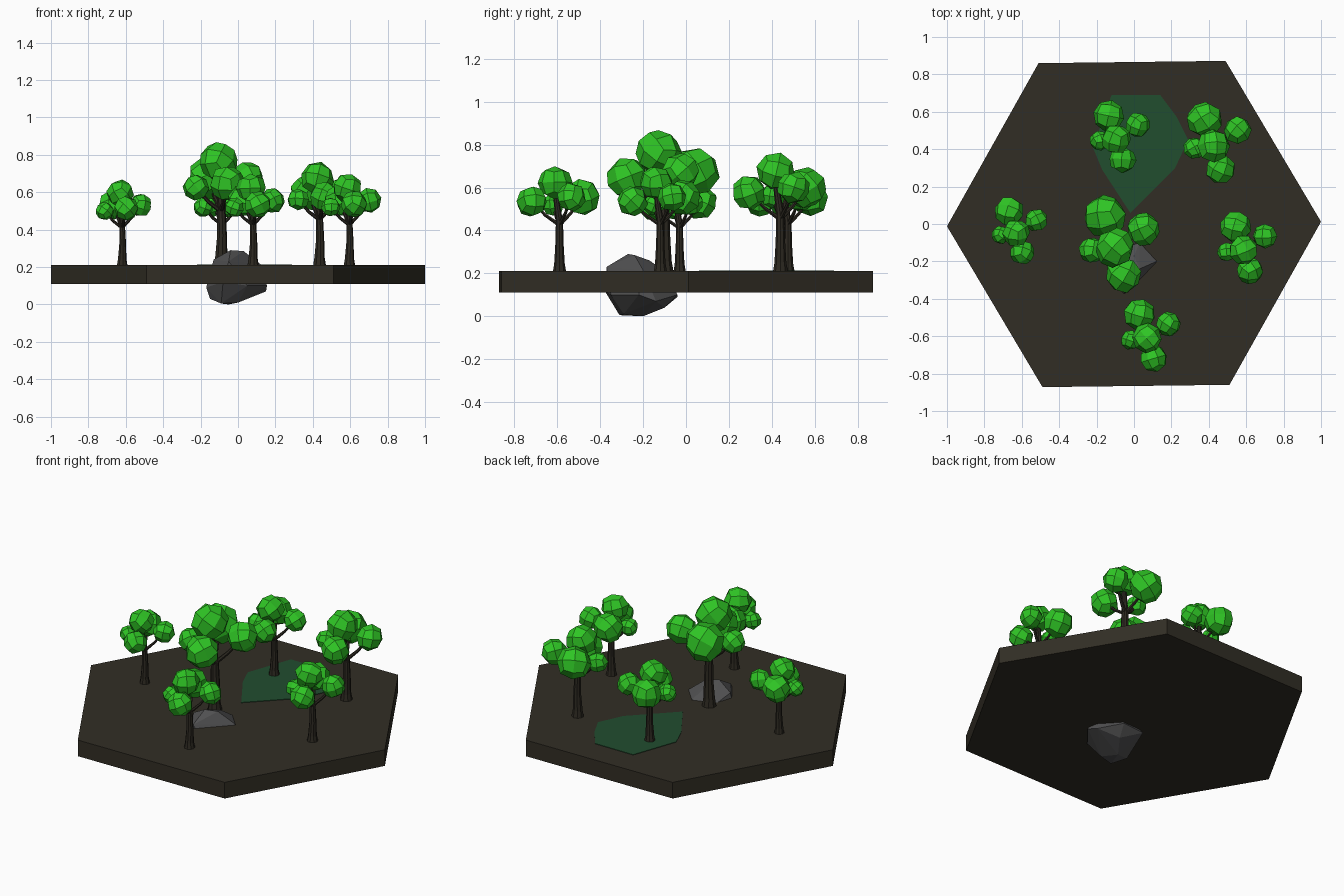
import bpy, bmesh, math, random
from mathutils import Vector, Matrix, Euler

if "Cube" in bpy.data.objects:
    bpy.data.objects.remove(bpy.data.objects["Cube"], do_unlink=True)

random.seed(4)
GROUND = 0.21


def material(name, r, g, b):
    mat = bpy.data.materials.new(name)
    mat.use_nodes = True
    mat.diffuse_color = (r, g, b, 1)
    shader = next(n for n in mat.node_tree.nodes if n.type == 'BSDF_PRINCIPLED')
    shader.inputs["Base Color"].default_value = (r, g, b, 1)
    shader.inputs["Roughness"].default_value = 0.9
    return mat


soil = material("dark_soil", 0.031, 0.027, 0.018)
bark = material("dark_bark", 0.026, 0.022, 0.015)
leaf = material("leaf_green", 0.028, 0.56, 0.018)
stone = material("grey_stone", 0.08, 0.08, 0.082)
moss = material("moss_green", 0.015, 0.075, 0.028)


def finish(bm, name, mat):
    bmesh.ops.recalc_face_normals(bm, faces=bm.faces[:])
    mesh = bpy.data.meshes.new(name)
    bm.to_mesh(mesh)
    bm.free()
    mesh.materials.append(mat)
    obj = bpy.data.objects.new(name, mesh)
    bpy.context.collection.objects.link(obj)
    return obj


def prism(name, outline, bottom, top, mat):
    bm = bmesh.new()
    face = bm.faces.new([bm.verts.new((x, y, bottom)) for x, y in outline])
    grown = bmesh.ops.extrude_face_region(bm, geom=[face])["geom"]
    verts = [g for g in grown if isinstance(g, bmesh.types.BMVert)]
    bmesh.ops.translate(bm, verts=verts, vec=(0, 0, top - bottom))
    return finish(bm, name, mat)


def tube(bm, path, sides):
    """Tapered tube through (point, radius) pairs."""
    axis = (path[-1][0] - path[0][0]).normalized()
    turn = Vector((0, 0, 1)).rotation_difference(axis)
    rings = []
    for centre, radius in path:
        ring = []
        for i in range(sides):
            a = math.tau * i / sides
            offset = turn @ Vector((radius * math.cos(a), radius * math.sin(a), 0))
            ring.append(bm.verts.new(centre + offset))
        rings.append(ring)
    for low, high in zip(rings, rings[1:]):
        for i in range(sides):
            j = (i + 1) % sides
            bm.faces.new((low[i], low[j], high[j], high[i]))
    bm.faces.new(rings[0])
    bm.faces.new(rings[-1])


def clump(bm, centre, radius):
    """Faceted ball made from a subdivided cube."""
    ball = bmesh.new()
    bmesh.ops.create_cube(ball, size=1)
    bmesh.ops.subdivide_edges(ball, edges=ball.edges[:], cuts=1, use_grid_fill=True)
    for v in ball.verts:
        v.co = v.co.normalized() * radius * random.uniform(0.98, 1.06)
    spin = Euler([random.uniform(0, math.pi) for _ in range(3)]).to_matrix().to_4x4()
    ball.transform(Matrix.Translation(centre) @ spin)
    temp = bpy.data.meshes.new("clump_temp")
    ball.to_mesh(temp)
    ball.free()
    bm.from_mesh(temp)
    bpy.data.meshes.remove(temp)


# Leaf clumps of one tree: offset from the trunk foot, and radius
CLUMPS = [
    (Vector((-0.05, 0.105, 0.345)), 0.085),
    (Vector((0.105, 0.055, 0.345)), 0.066),
    (Vector((-0.01, -0.02, 0.412)), 0.078),
    (Vector((-0.10, -0.03, 0.31)), 0.052),
    (Vector((0.025, -0.13, 0.325)), 0.071),
]


def tree(label, x, y, scale):
    place = Matrix.Translation((x, y, GROUND)) @ Matrix.Scale(scale, 4)

    # Flared trunk with a branch to each side clump
    bm = bmesh.new()
    tube(bm, [(Vector((0, 0, -0.005)), 0.032), (Vector((0, 0, 0.035)), 0.025),
              (Vector((0.003, 0, 0.12)), 0.02), (Vector((0, 0, 0.23)), 0.017),
              (Vector((-0.01, -0.02, 0.37)), 0.012)], 9)
    fork = Vector((0, 0, 0.215))
    for centre, radius in CLUMPS:
        if centre.z < 0.4:
            bend = fork.lerp(centre, 0.5) - Vector((0, 0, 0.01))
            tube(bm, [(fork, 0.01), (bend, 0.008), (centre, 0.006)], 6)
    bm.transform(place)
    finish(bm, label + "_trunk", bark)

    # Foliage
    bm = bmesh.new()
    for centre, radius in CLUMPS:
        clump(bm, centre, radius)
    bm.transform(place)
    finish(bm, label + "_foliage", leaf)


# Hexagonal ground slab, turned very slightly
hexagon = [(math.cos(a), math.sin(a))
           for a in (math.radians(60 * i + 0.7) for i in range(6))]
prism("ground_slab", hexagon, 0.11, GROUND, soil)

# Thin moss patch
prism("moss_patch", [(-0.12, 0.69), (0.14, 0.69), (0.23, 0.57), (0.29, 0.45), (0.22, 0.3),
                     (-0.02, 0.06), (-0.17, 0.29), (-0.22, 0.41)],
      GROUND - 0.002, GROUND + 0.003, moss)

# Boulder passing through the slab, as a hull of its corners
bm = bmesh.new()
for corner in [(-0.04, -0.27, 0.29), (0.03, -0.24, 0.285), (0, -0.17, 0.26),
               (-0.13, -0.25, 0.24), (-0.05, -0.37, 0.23), (0.12, -0.2, 0.215),
               (0.03, -0.1, 0.21), (-0.1, -0.13, 0.2), (-0.17, -0.25, 0.09),
               (-0.08, -0.38, 0.12), (0.05, -0.35, 0.1), (0.155, -0.22, 0.1),
               (0.15, -0.14, 0.07), (0.04, -0.04, 0.1), (-0.1, -0.04, 0.09),
               (-0.15, -0.24, 0.03), (-0.09, -0.31, 0.005), (0, -0.29, 0.01),
               (-0.05, -0.2, 0), (0.02, -0.1, 0.04)]:
    bm.verts.new(corner)
hull = bmesh.ops.convex_hull(bm, input=bm.verts[:])
inner = [g for g in hull["geom_interior"] if isinstance(g, bmesh.types.BMVert)]
bmesh.ops.delete(bm, geom=inner, context='VERTS')
finish(bm, "boulder", stone)

# Trees
tree("left_edge_tree", 0.595, -0.12, 1.0)
tree("right_edge_tree", -0.62, -0.03, 0.93)
tree("front_tree", 0.08, -0.59, 1.0)
tree("centre_tree", -0.09, -0.1, 1.34)
tree("back_left_tree", 0.435, 0.44, 1.13)
tree("back_right_tree", -0.085, 0.475, 1.0)
